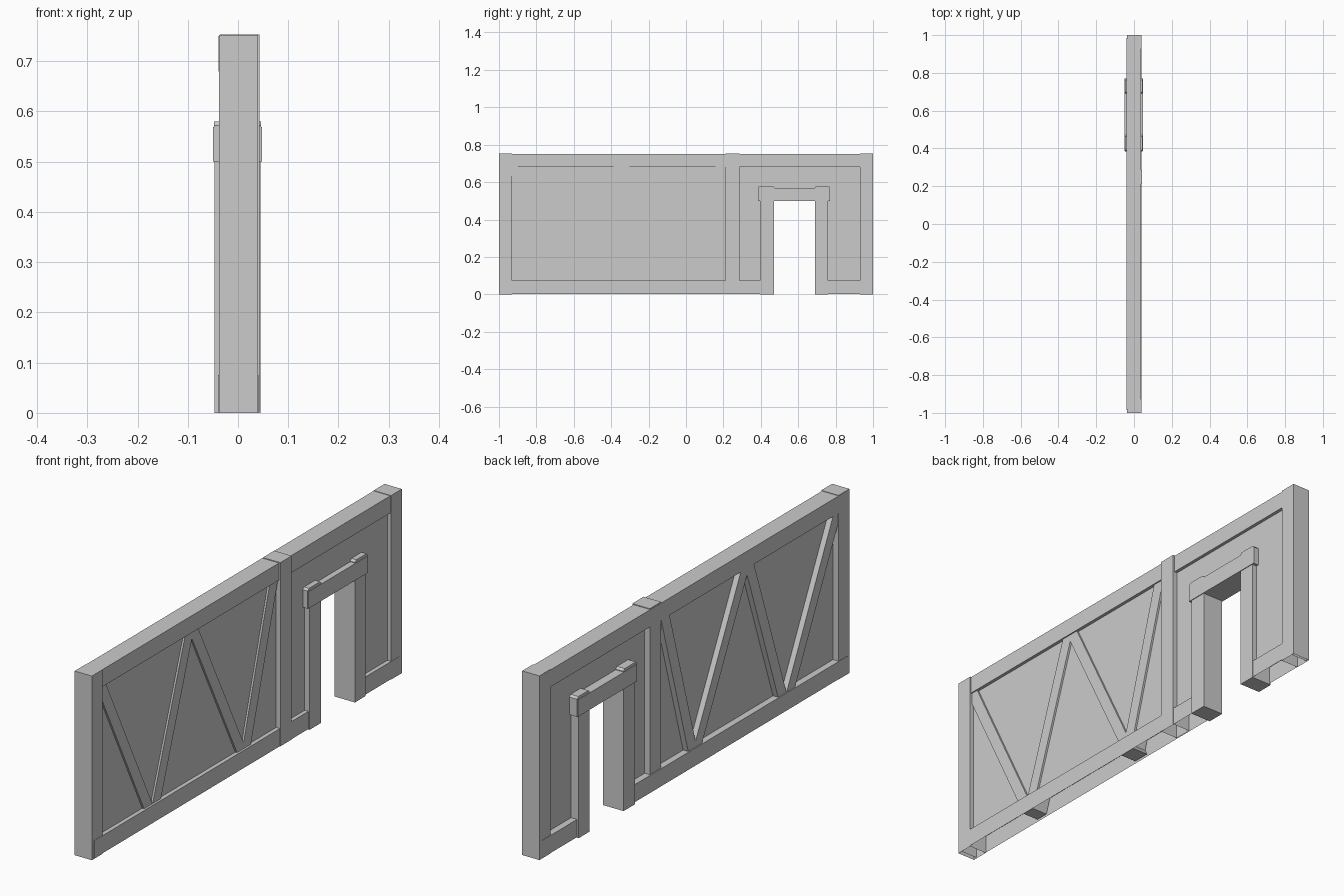
import bpy, bmesh
from mathutils import Vector

if "Cube" in bpy.data.objects:
    bpy.data.objects.remove(bpy.data.objects["Cube"])


def prism(name, outline, x0, x1, open_bottom=False):
    """Extrude a (y, z) outline between two x planes."""
    bm = bmesh.new()
    face = bm.faces.new([bm.verts.new((x0, y, z)) for y, z in outline])
    ext = bmesh.ops.extrude_face_region(bm, geom=[face])
    moved = [v for v in ext["geom"] if isinstance(v, bmesh.types.BMVert)]
    bmesh.ops.translate(bm, verts=moved, vec=Vector((x1 - x0, 0, 0)))
    bmesh.ops.recalc_face_normals(bm, faces=bm.faces)
    if open_bottom:
        under = [f for f in bm.faces if f.normal.z < -0.9]
        bmesh.ops.delete(bm, geom=under, context='FACES')
    mesh = bpy.data.meshes.new(name)
    bm.to_mesh(mesh)
    bm.free()
    obj = bpy.data.objects.new(name, mesh)
    bpy.context.collection.objects.link(obj)
    return obj


def beam(name, y0, y1, z0, z1, x0, x1, open_bottom=False):
    return prism(name, [(y0, z0), (y1, z0), (y1, z1), (y0, z1)], x0, x1, open_bottom)


# Recessed plaster panels
PX0, PX1 = -0.013, 0.024
beam("long_panel", -0.95, 0.23, 0.07, 0.70, PX0, PX1)
beam("panel_beside_door_near", 0.26, 0.42, 0.07, 0.70, PX0, PX1)
beam("panel_beside_door_far", 0.74, 0.95, 0.07, 0.70, PX0, PX1)
beam("panel_above_door", 0.42, 0.74, 0.54, 0.70, PX0, PX1)

# Upright posts, open underneath
beam("end_post_near", -1.0, -0.93, 0.0, 0.752, -0.038, 0.040, True)
beam("end_post_far", 0.93, 1.0, 0.0, 0.752, -0.038, 0.040, True)
beam("middle_post", 0.212, 0.285, 0.003, 0.753, -0.036, 0.043, True)

# Horizontal timbers; the sill is hollow underneath
beam("top_beam", -0.98, 0.98, 0.68, 0.75, -0.0385, 0.037)
beam("long_sill", -0.985, 0.44, 0.003, 0.075, -0.040, 0.041, True)
beam("short_sill", 0.72, 0.985, 0.003, 0.075, -0.040, 0.041, True)

# Zigzag braces: centre at the top, centre at the sill
W = 0.027
for i, (top, low) in enumerate([(-0.925, -0.625), (-0.36, -0.57),
                                (-0.33, -0.025), (0.185, 0.01)]):
    slope = (low - top) / 0.605
    yt, yb = top - slope * 0.02, low + slope * 0.065
    prism(f"brace_{i + 1}", [(yb - W, 0.01), (yb + W, 0.01), (yt + W, 0.70), (yt - W, 0.70)],
          -0.036, 0.032)

# Door frame: jambs, raised corner blocks and lintel
for label, y0, y1, c0, c1 in (("near", 0.396, 0.47, 0.384, 0.472),
                              ("far", 0.69, 0.76, 0.69, 0.771)):
    beam(f"door_jamb_{label}", y0, y1, 0.0, 0.52, -0.047, 0.045)
    prism(f"lintel_block_{label}",
          [(c0, 0.50), (c1, 0.50), (c1, 0.572), (c1 - 0.008, 0.58),
           (c0 + 0.008, 0.58), (c0, 0.572)], -0.048, 0.046)
beam("lintel", 0.386, 0.769, 0.50, 0.569, -0.050, 0.048)
